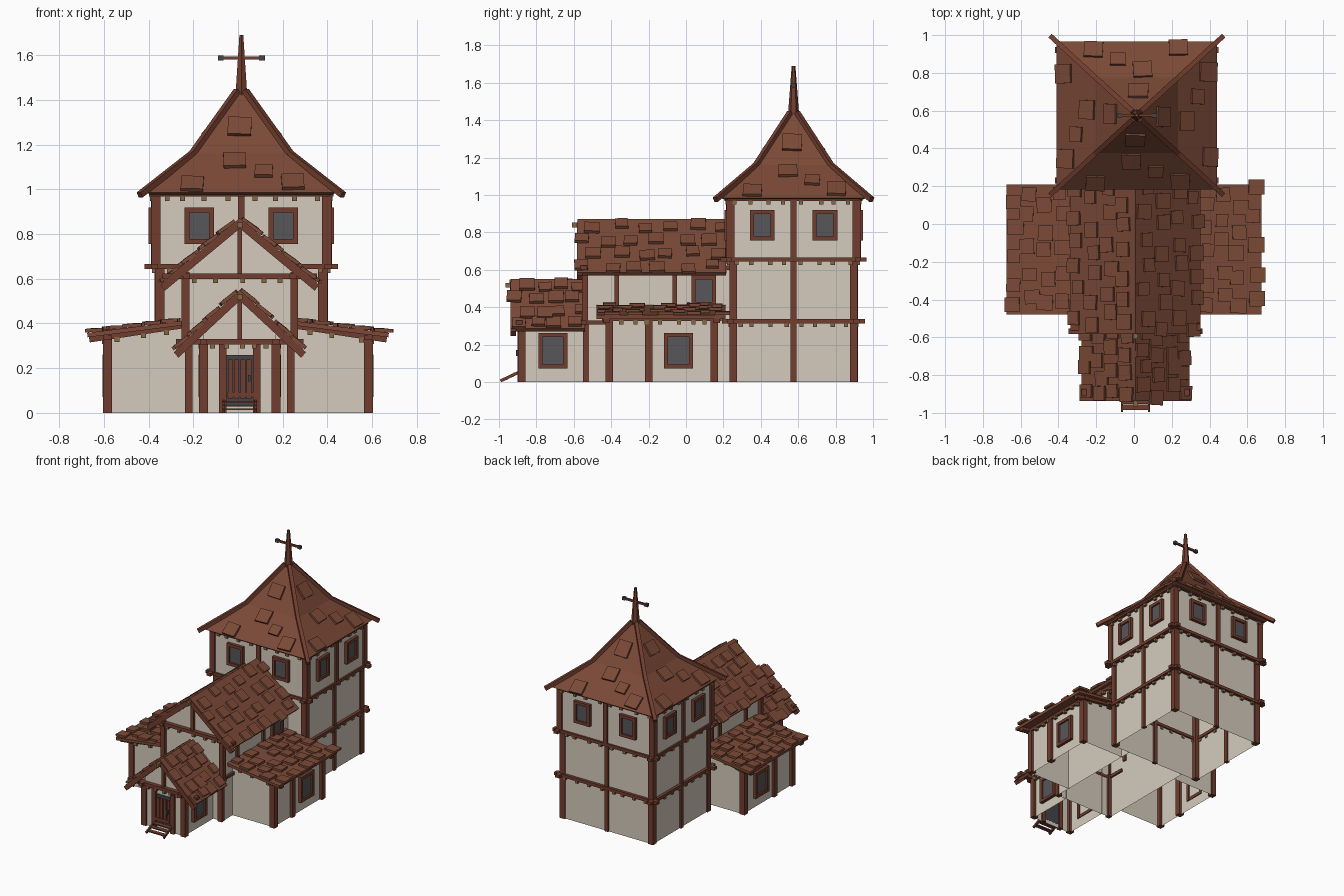
import bpy, bmesh, math, random
from mathutils import Vector as V, Matrix

if "Cube" in bpy.data.objects:
    bpy.data.objects.remove(bpy.data.objects["Cube"])

random.seed(4)

def material(name, r, g, b):
    m = bpy.data.materials.new(name)
    m.diffuse_color = (r, g, b, 1)
    m.use_nodes = True
    m.node_tree.nodes["Principled BSDF"].inputs["Base Color"].default_value = m.diffuse_color
    return m

WALL = material("cream plaster", 0.66, 0.60, 0.51)
TILE = material("red brown tile", 0.20, 0.068, 0.038)
WOOD = material("red brown timber", 0.17, 0.048, 0.028)
GLASS = material("grey glass", 0.095, 0.095, 0.10)
PEG = material("tan peg", 0.23, 0.14, 0.06)
IRON = material("dark iron", 0.055, 0.06, 0.068)
parts = {}

def mesh_of(name, mat):
    return parts.setdefault(name, (bmesh.new(), mat))[0]

def obox(name, mat, centre, size, rot=Matrix.Identity(3)):
    """Box of a given size, turned by a 3x3 rotation."""
    m = Matrix.Translation(centre) @ rot.to_4x4() @ Matrix.Diagonal((*size, 1))
    bmesh.ops.create_cube(mesh_of(name, mat), size=1, matrix=m)

def box(name, mat, lo, hi):
    lo, hi = V(lo), V(hi)
    obox(name, mat, (lo + hi) / 2, [abs(c) for c in hi - lo])

def beam(name, p, q, w, h, mat=WOOD, up=(0, 0, 1)):
    p, q = V(p), V(q)
    u = (q - p).normalized()
    v = V(up).cross(u).normalized()
    obox(name, mat, (p + q) / 2, ((q - p).length, w, h), Matrix((u, v, u.cross(v))).transposed())

def pegs(p, q, n):
    """Row of little joist ends under a beam."""
    for i in range(n):
        t = (i + 0.5 + random.uniform(-.2, .2)) / n
        obox("joist_pegs", PEG, V(p).lerp(V(q), t), (.022, .022, .022))

def shell(name, profile, y0, y1, walls, back=True):
    """Open-bottomed walls from an x-z profile."""
    bm = mesh_of(name, WALL)
    a = [bm.verts.new((x, y0, z)) for x, z in profile]
    b = [bm.verts.new((x, y1, z)) for x, z in profile]
    bm.faces.new(a[::-1])
    if back:
        bm.faces.new(b)
    for i in walls:
        bm.faces.new((a[i], a[i + 1], b[i + 1], b[i]))

def window(centre, out, w, h):
    """Framed pane on a wall facing the horizontal direction out."""
    n = V(out)
    u = V((0, 0, 1)).cross(n)
    rot = Matrix((u, n, (0, 0, 1))).transposed()
    c, z = V(centre), V((0, 0, 1))
    obox("window_panes", GLASS, c + n * .006, (w - .03, .008, h - .03), rot)
    for s in (-1, 1):
        obox("window_frames", WOOD, c + u * s * (w / 2 - .011) + n * .008, (.022, .03, h), rot)
        obox("window_frames", WOOD, c + z * s * (h / 2 - .011) + n * .008, (w, .028, .022), rot)

def tile(c, u, v, n, size):
    """Roof tile, lower edge slightly lifted."""
    rot = Matrix((u, v, n)).transposed() @ Matrix.Rotation(.08, 3, 'X')
    rot = rot @ Matrix.Rotation(random.uniform(-.05, .05), 3, 'Z')
    obox("roof_tiles", TILE, V(c) + n * .008, (size, size * random.uniform(.9, 1.1), .016), rot)

def slope(name, x0, z0, x1, z1, y0, y1, rows, cols):
    """Roof plane from the ridge (x0,z0) to the eave (x1,z1), with scattered tiles."""
    v = V((x1 - x0, 0, z1 - z0))
    length = v.length
    v.normalize()
    u = V((0, 1, 0)) if x1 < x0 else V((0, -1, 0))
    n = u.cross(v)
    if n.z < 0:
        u, n = -u, -n
    mid = V(((x0 + x1) / 2, (y0 + y1) / 2, (z0 + z1) / 2))
    obox(name, TILE, mid - n * .01, (y1 - y0, length, .02), Matrix((u, v, n)).transposed())
    for r in range(rows):
        for c in range(cols):
            a = (c + .3 + .4 * (r % 2) + random.uniform(-.2, .2)) / cols - .5
            b = (r + .6 + random.uniform(-.2, .2)) / rows - .5
            tile(mid + u * a * (y1 - y0) + v * b * length, u, v, n, random.uniform(.068, .082))

# ---- tower walls, posts, beams
CX, CY = .015, .575
for z0, z1, hx, hy in ((0, .65, .375, .332), (.65, .985, .392, .347)):
    shell("tower_walls", [(CX - hx, z0), (CX - hx, z1), (CX + hx, z1), (CX + hx, z0)],
          CY - hy, CY + hy, (0, 2))
    for sx in (-1, 1):
        for sy in (-1, 1):
            x, y = CX + sx * (hx - .01), CY + sy * (hy - .01)
            box("tower_posts", WOOD, (x - .021, y - .021, z0), (x + .021, y + .021, z1))
        box("tower_posts", WOOD, (CX + sx * hx - .013, CY - .015, z0), (CX + sx * hx + .013, CY + .015, z1))
        box("tower_posts", WOOD, (CX - .015, CY + sx * hy - .013, z0), (CX + .015, CY + sx * hy + .013, z1))
for z, hx, hy, ext in ((.325, .38, .337, .045), (.655, .388, .345, .045), (.978, .397, .352, 0)):
    for s in (-1, 1):
        x, y = CX + s * hx, CY + s * hy
        beam("tower_beams", (CX - hx - ext, y, z), (CX + hx + ext, y, z), .032, .022)
        beam("tower_beams", (x, CY - hy - ext, z), (x, CY + hy + ext, z), .032, .022)
        pegs((CX - hx, y, z - .019), (CX + hx, y, z - .019), 8)
        pegs((x, CY - hy, z - .019), (x, CY + hy, z - .019), 8)
for s in (-1, 1):
    for t in (-1, 1):
        window((CX + t * .188, CY + s * .347, .838), (0, s, 0), .132, .163)
        window((CX + s * .392, CY + t * .168, .838), (s, 0, 0), .132, .163)

# ---- flared tower roof, hip beams and spire
rings = [(.425, .392, .985), (.218, .20, 1.16), (.018, .018, 1.44)]
bm = mesh_of("tower_roof", TILE)
corners = ((-1, -1), (1, -1), (1, 1), (-1, 1))
loops = [[bm.verts.new((CX + sx * a, CY + sy * b, z)) for sx, sy in corners]
         for a, b, z in [(.39, .355, .97)] + rings]
for lo, hi in zip(loops, loops[1:]):
    for i in range(4):
        j = (i + 1) % 4
        bm.faces.new((lo[i], lo[j], hi[j], hi[i]))
bm.faces.new(loops[0][::-1])
for sx, sy in corners:
    pts = [V((CX + sx * a, CY + sy * b, z)) for a, b, z in [(.455, .418, .975)] + rings[1:]]
    beam("tower_hip_beams", pts[0], pts[1], .026, .026)
    beam("tower_hip_beams", pts[1], pts[2], .026, .026)
spots = [(-.22, .2, .10), (-.03, .8, .10), (.10, .52, .08), (.23, .25, .10)]
for k in range(4):
    out = V((round(math.sin(k * math.pi / 2)), -round(math.cos(k * math.pi / 2)), 0))
    u = V((0, 0, 1)).cross(out)
    axis = 0 if out.x else 1
    for off, t, size in spots + [(-.008, 1.42, .105)]:
        i = int(t)
        a, b = rings[i], rings[i + 1]
        d, z = (a[j] + (b[j] - a[j]) * (t - i) for j in (axis, 2))
        v = (out * (a[axis] - b[axis]) + V((0, 0, a[2] - b[2]))).normalized()
        tile(V((CX, CY, z)) + out * d + u * off, -u, v, (-u).cross(v), size)
bmesh.ops.create_cone(mesh_of("spire", WOOD), cap_ends=True, segments=6, radius1=.032, radius2=.01,
                      depth=.29, matrix=Matrix.Translation((CX, CY, 1.545)))
beam("spire_crossbar", (CX - .085, CY, 1.587), (CX + .085, CY, 1.587), .014, .014)
for s in (-1, 1):
    beam("crossbar_tips", (CX + s * .08, CY, 1.587), (CX + s * .105, CY, 1.587), .022, .022, IRON)

# ---- hall and porch: gabled shells sharing one recipe
AX = .008
def gable(name, hw, zw, top, y0, y1, yr0, yr1, ex, ez, ztie, rows, cols):
    """hw wall half width, zw wall height, top ridge height, ex/ez eave."""
    shell(name + "_walls", [(AX - hw, 0), (AX - hw, zw), (AX, top - .035), (AX + hw, zw), (AX + hw, 0)],
          y0, y1, (0, 3), False)
    for s in (-1, 1):
        slope(name + "_roof", AX, top, AX + s * ex, ez, yr0, yr1, rows, cols)
        beam(name + "_bargeboards", (AX, yr0 + .012, top - .026), (AX + s * ex, yr0 + .012, ez - .026), .03, .032)
        beam(name + "_wall_plates", (AX + s * hw, yr0, ztie), (AX + s * hw, y1, ztie), .03, .024)
        pegs((AX + s * (hw + .012), y0, ztie - .02), (AX + s * (hw + .012), y1, ztie - .02), 7)
    beam(name + "_tie_beam", (AX - ex, y0 - .012, ztie), (AX + ex, y0 - .012, ztie), .036, .024)
    pegs((AX - hw, y0 - .018, ztie - .02), (AX + hw, y0 - .018, ztie - .02), 5)
    box(name + "_king_post", WOOD, (AX - .011, y0 - .02, ztie), (AX + .011, y0 + .01, top - .04))
    box("ridge_pegs", PEG, (AX - .012, yr0 - .03, top - .045), (AX + .012, yr0 + .05, top - .02))

gable("hall", .238, .635, .872, -.535, .24, -.58, .215, .345, .585, .612, 4, 6)
gable("porch", .162, .37, .55, -.88, -.53, -.935, -.54, .285, .285, .318, 4, 4)
for s in (-1, 1):
    for y, z0, x in ((-.535, 0, .228), (-.54, .32, .243), (-.37, .38, .24), (-.06, .38, .24)):
        w = .017 if y < -.5 else .013
        box("hall_posts", WOOD, (AX + s * x - w, y - w, z0), (AX + s * x + w, y + w, .63 if z0 else .33))
    box("porch_posts", WOOD, (AX + s * .162 - .02, -.895, 0), (AX + s * .162 + .02, -.857, .33))
    beam("hall_mid_beam", (AX + s * .24, -.57, .318), (AX + s * .24, -.40, .318), .03, .022)
    window((AX + s * .238, .095, .488), (s, 0, 0), .13, .165)
    window((AX + s * .162, -.712, .167), (s, 0, 0), .155, .19)
beam("hall_mid_beam", (AX - .27, -.547, .318), (AX + .27, -.547, .318), .03, .022)

# ---- side lean-tos, mirrored
for s in (-1, 1):
    xo, xi = s * .583, s * .235
    shell("lean_to_walls", [(xo, 0), (xo, .345), (xi, .39), (xi, 0)], -.415, .16, (0,))
    slope("lean_to_roof", s * .245, .412, s * .675, .358, -.478, .21, 5, 5)
    for y in (-.41, -.2, .15):
        box("lean_to_posts", WOOD, (xo - .02, y - .02, 0), (xo + .02, y + .02, .345))
    for y in (-.425, .165):
        beam("lean_to_rafters", (s * .665, y, .328), (s * .24, y, .392), .034, .026)
        pegs((s * .6, y - .008, .32), (s * .25, y - .008, .37), 3)
    beam("lean_to_plates", (xo, -.45, .338), (xo, .19, .338), .036, .022)
    pegs((xo + s * .014, -.40, .32), (xo + s * .014, .15, .32), 7)
    window((xo, -.04, .167), (s, 0, 0), .155, .19)

# ---- door with planks and frame
box("door_panel", IRON, (AX - .06, -.888, .03), (AX + .06, -.879, .26))
for i in range(4):
    x = AX - .042 + i * .028
    box("door_planks", WOOD, (x - .011, -.896, .065), (x + .011, -.886, .238))
box("door_crossbar", WOOD, (AX - .058, -.902, .07), (AX + .058, -.89, .092))
box("door_handle", IRON, (AX + .036, -.91, .14), (AX + .048, -.89, .17))
for s in (-1, 1):
    box("door_frame", WOOD, (AX + s * .076 - .016, -.90, 0), (AX + s * .076 + .016, -.87, .31))
    # entrance steps
    beam("step_stringers", (AX + s * .072, -.992, .006), (AX + s * .072, -.89, .054), .012, .016)
for i in range(3):
    box("step_treads", WOOD, (AX - .075, -.985 + i * .032, .012 + i * .016), (AX + .075, -.955 + i * .032, .02 + i * .016))

# ---- turn the collected parts into objects
for name, (bm, mat) in parts.items():
    bmesh.ops.recalc_face_normals(bm, faces=bm.faces)
    me = bpy.data.meshes.new(name)
    bm.to_mesh(me)
    bm.free()
    me.materials.append(mat)
    bpy.context.collection.objects.link(bpy.data.objects.new(name, me))
